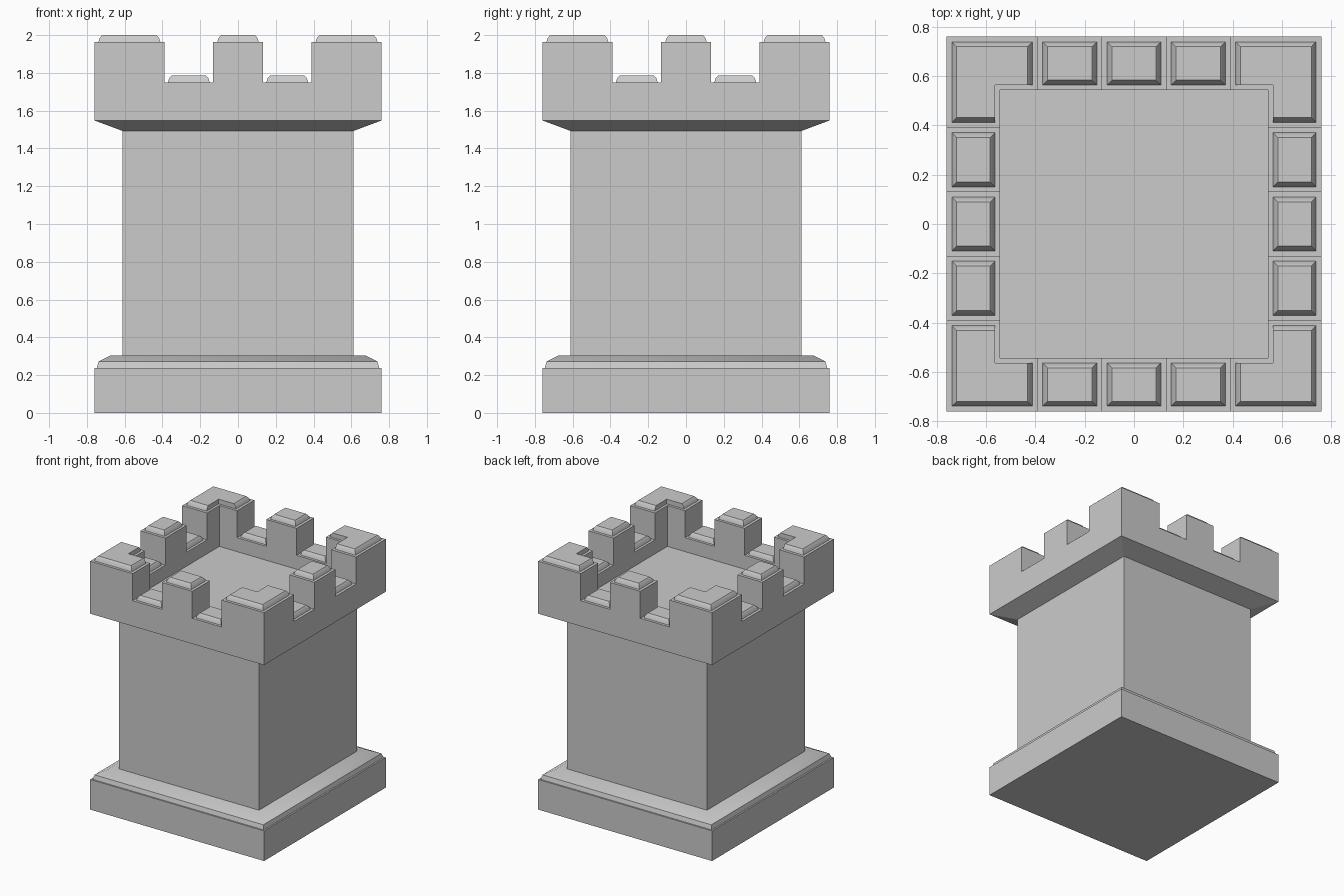
import bpy
import bmesh
from math import radians

cube = bpy.data.objects.get("Cube")
if cube:
    bpy.data.objects.remove(cube, do_unlink=True)

stone = bpy.data.materials.new("grey_stone")
stone.use_nodes = True
stone.diffuse_color = (0.6, 0.6, 0.6, 1)
stone.node_tree.nodes["Principled BSDF"].inputs["Base Color"].default_value = (0.6, 0.6, 0.6, 1)


def loft(name, sections):
    """Solid through stacked sections, each a (outline, z) pair."""
    bm = bmesh.new()
    rings = [[bm.verts.new((x, y, z)) for x, y in outline] for outline, z in sections]
    n = len(rings[0])
    for low, high in zip(rings, rings[1:]):
        for i in range(n):
            j = (i + 1) % n
            bm.faces.new((low[i], low[j], high[j], high[i]))
    bm.faces.new(rings[0][::-1])
    bm.faces.new(rings[-1])
    bmesh.ops.recalc_face_normals(bm, faces=bm.faces)
    mesh = bpy.data.meshes.new(name)
    bm.to_mesh(mesh)
    bm.free()
    mesh.materials.append(stone)
    obj = bpy.data.objects.new(name, mesh)
    bpy.context.collection.objects.link(obj)
    return obj


def rect(x0, x1, y0, y1):
    return [(x0, y0), (x1, y0), (x1, y1), (x0, y1)]


def square(half):
    return rect(-half, half, -half, half)


def smooth(obj):
    bpy.ops.object.select_all(action='DESELECT')
    obj.select_set(True)
    bpy.context.view_layer.objects.active = obj
    bpy.ops.object.shade_smooth_by_angle(angle=radians(40))


OUT, INNER, SHAFT = 0.76, 0.543, 0.612
TOP, SILL, FLOOR = 1.963, 1.75, 1.64
MERLON, CORNER = 0.132, 0.389     # edges of the middle and corner merlons

# Plinth, moulding and shaft
loft("plinth", [(square(OUT), 0), (square(OUT), 0.238)])
smooth(loft("base_moulding", [(square(0.748), 0.238), (square(0.738), 0.272),
                              (square(0.672), 0.305)]))
loft("shaft", [(square(SHAFT), 0.29), (square(SHAFT), 1.493)])

# Flared crown, hollowed out and notched into battlements
crown = loft("crown", [(square(SHAFT), 1.493), (square(OUT), 1.548), (square(OUT), TOP)])
cutters = [loft("pocket_cutter", [(square(INNER), FLOOR), (square(INNER), 2.2)])]
for side in (-1, 1):
    a, b = sorted((side * MERLON, side * CORNER))
    for outline in (rect(a, b, -1, 1), rect(-1, 1, a, b)):
        cutters.append(loft("notch_cutter", [(outline, SILL), (outline, 2.2)]))
bpy.context.view_layer.objects.active = crown
for cutter in cutters:
    mod = crown.modifiers.new("cut", 'BOOLEAN')
    mod.operation = 'DIFFERENCE'
    mod.solver = 'EXACT'
    mod.object = cutter
    bpy.ops.object.modifier_apply(modifier=mod.name)
    bpy.data.objects.remove(cutter, do_unlink=True)

# Rounded coping steps: (inset, height above the wall)
STEPS = [(0, 0), (0.006, 0.02), (0.02, 0.037)]
EDGE, BACK = 0.739, 0.563


def coping(name, x0, x1, z, turn):
    obj = loft(name, [(rect(x0 + i, x1 - i, BACK + i, EDGE - i), z + h) for i, h in STEPS])
    obj.rotation_euler.z = radians(90 * turn)
    smooth(obj)


# Copings on the middle merlons and on the sills, once per side
for turn, side in enumerate(("back", "right", "front", "left")):
    turn = -turn
    coping(side + "_merlon_coping", -0.11, 0.11, TOP, turn)
    coping(side + "_sill_coping_a", -0.371, -0.15, SILL, turn)
    coping(side + "_sill_coping_b", 0.15, 0.371, SILL, turn)


# L-shaped copings on the corners, upright on their inner edge
def corner_outline(i):
    e, s = EDGE - i, 0.411 + i
    return [(e, s), (e, e), (s, e), (s, BACK), (BACK, BACK), (BACK, s)]


for turn in range(4):
    obj = loft("corner_coping_%d" % (turn + 1), [(corner_outline(i), TOP + h) for i, h in STEPS])
    obj.rotation_euler.z = radians(90 * turn)
    smooth(obj)
